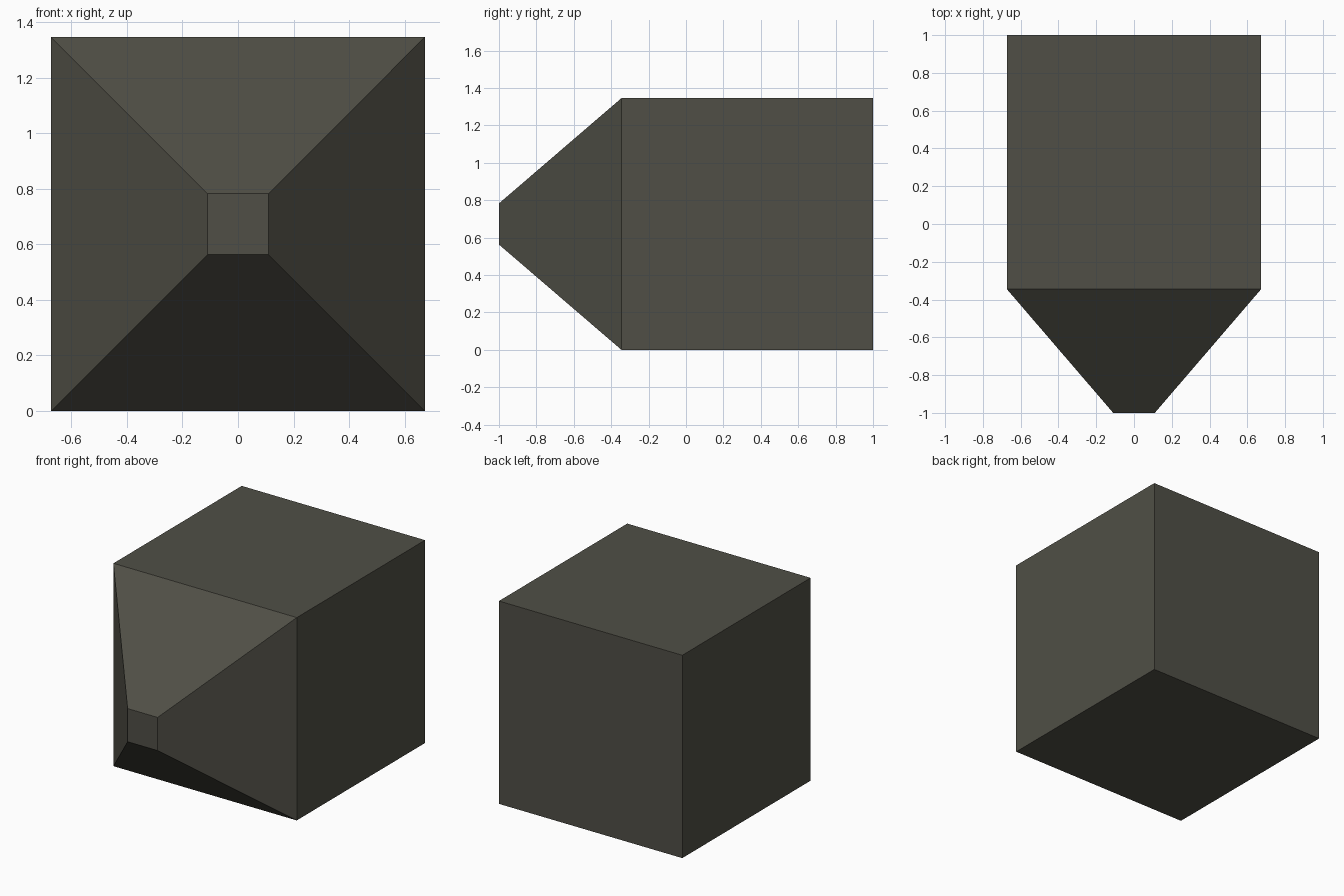
import bpy, bmesh
from mathutils import Matrix, Vector

if "Cube" in bpy.data.objects:
    bpy.data.objects.remove(bpy.data.objects["Cube"])

HALF = 0.673      # half width of the cube
TIP = 0.11        # half width of the blunt tip
SHOULDER = -0.345 # where the taper begins

mat = bpy.data.materials.new("dark olive grey")
mat.diffuse_color = (0.08, 0.078, 0.061, 1)
mat.use_nodes = True
mat.node_tree.nodes["Principled BSDF"].inputs["Base Color"].default_value = mat.diffuse_color

# Cube body with its front face extruded into a blunt tapered nose
bm = bmesh.new()
bmesh.ops.create_cube(bm, size=2)
for v in bm.verts:
    v.co = (v.co.x * HALF, 1.0 if v.co.y > 0 else SHOULDER, (v.co.z + 1) * HALF)
bm.normal_update()
front = min(bm.faces, key=lambda f: f.calc_center_median().y)
tip = bmesh.ops.extrude_discrete_faces(bm, faces=[front])["faces"][0]
centre = Vector((0, SHOULDER, HALF))
bmesh.ops.scale(bm, vec=(TIP / HALF, 1, TIP / HALF), verts=tip.verts,
                space=Matrix.Translation(-centre))
bmesh.ops.translate(bm, vec=(0, -1 - SHOULDER, 0), verts=tip.verts)
bmesh.ops.recalc_face_normals(bm, faces=bm.faces)

mesh = bpy.data.meshes.new("tapered_block")
bm.to_mesh(mesh)
bm.free()
mesh.materials.append(mat)
bpy.context.collection.objects.link(bpy.data.objects.new("tapered_block", mesh))
